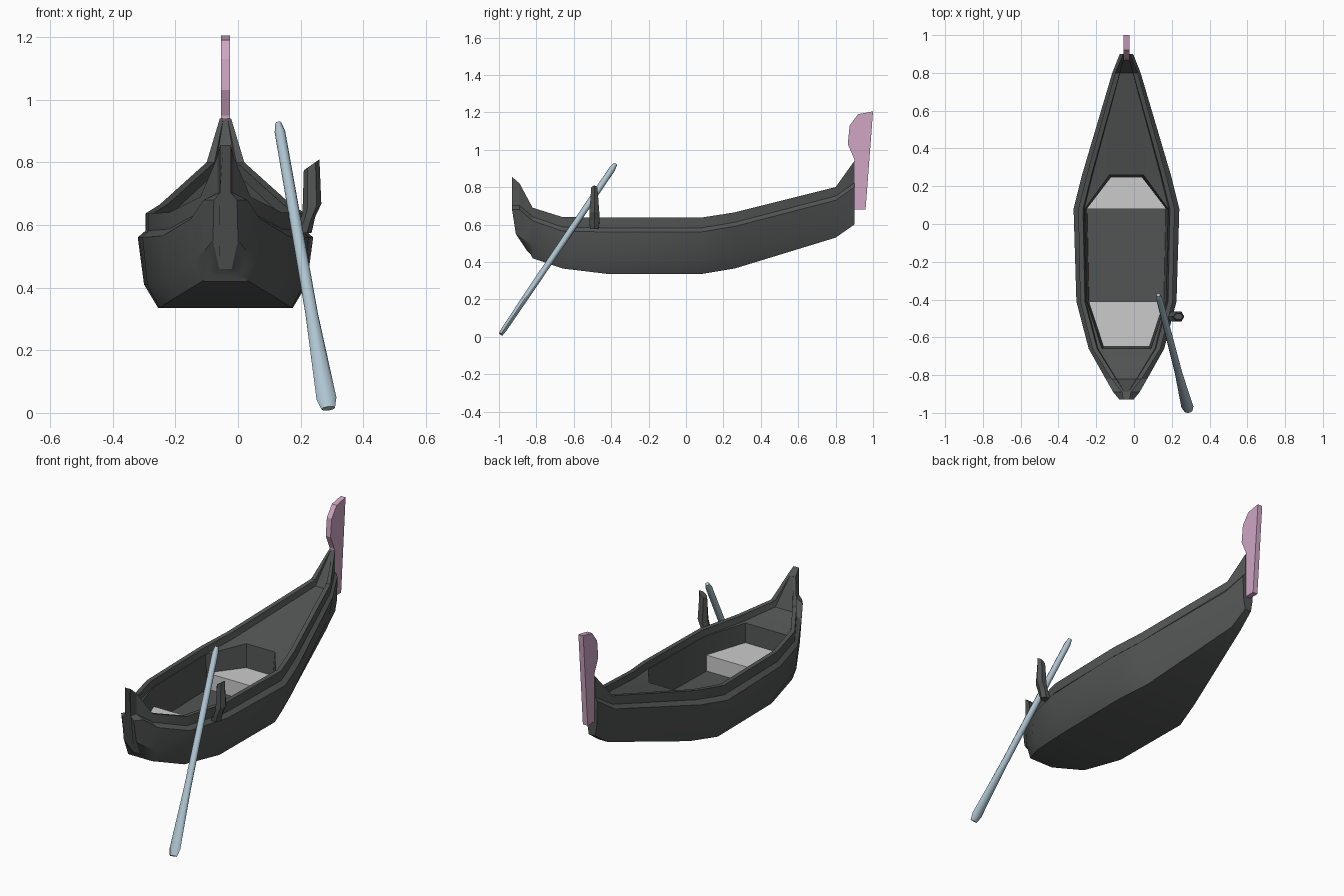
import bpy, bmesh, math
from mathutils import Vector

if "Cube" in bpy.data.objects:
    bpy.data.objects.remove(bpy.data.objects["Cube"])

CX = -0.04  # boat centreline


def material(name, rgb):
    m = bpy.data.materials.new(name)
    m.diffuse_color = (*rgb, 1)
    m.use_nodes = True
    m.node_tree.nodes["Principled BSDF"].inputs["Base Color"].default_value = m.diffuse_color
    return m


def finish(name, bm, mat=None, smooth=25):
    bmesh.ops.recalc_face_normals(bm, faces=bm.faces[:])
    me = bpy.data.meshes.new(name)
    bm.to_mesh(me)
    bm.free()
    ob = bpy.data.objects.new(name, me)
    bpy.context.collection.objects.link(ob)
    if mat:
        me.materials.append(mat)
    if smooth:
        bpy.ops.object.select_all(action='DESELECT')
        ob.select_set(True)
        bpy.context.view_layer.objects.active = ob
        bpy.ops.object.shade_smooth_by_angle(angle=math.radians(smooth))
    return ob


def loft(bm, rings, skip=lambda seg, k: False):
    """Bridge closed point rings and cap both ends."""
    vs = [[bm.verts.new(p) for p in ring] for ring in rings]
    n = len(vs[0])
    for s in range(len(vs) - 1):
        for k in range(n):
            if not skip(s, k):
                j = (k + 1) % n
                bm.faces.new((vs[s][k], vs[s][j], vs[s + 1][j], vs[s + 1][k]))
    bm.faces.new(vs[0])
    bm.faces.new(vs[-1])
    return vs


dark = material("dark_wood", (0.085, 0.09, 0.088))
pink = material("pink_board", (0.62, 0.38, 0.55))
blue = material("blue_grey", (0.42, 0.55, 0.63))

# Hull stations: y, keel half/z, chine half/z, knuckle half/z, rail half/z
stations = [
    (-0.93, .020, .46, .040, .55, .037, .68, .017, .855),
    (-0.89, .050, .44, .065, .52, .070, .68, .025, .820),
    (-0.82, .075, .42, .100, .49, .110, .62, .080, .690),
    (-0.66, .165, .365, .19, .43, .200, .565, .18, .640),
    (-0.41, .210, .335, .25, .41, .265, .56, .245, .637),
    (0.08, .215, .335, .26, .41, .280, .56, .255, .637),
    (0.26, .165, .365, .205, .44, .235, .59, .21, .665),
    (0.80, .030, .53, .050, .61, .075, .73, .06, .800),
    (0.90, .020, .60, .030, .66, .035, .80, .018, .940),
]
rake = {0: (.08, .02), 1: (.06, .02)}                 # curved stem
opening = {3: .13, 4: .21, 5: .22, 6: .09}            # cockpit half widths
rings = []
for i, (y, b, zb, c, zc, w, zk, r, zt) in enumerate(stations):
    solid = i in (0, 1, 8)
    inner = max(r - .025, r * .4)
    deck = inner * .97
    zd = zt if solid else zt - .035
    yb, yc = (y + d for d in rake.get(i, (0, 0)))
    half = [(b, yb, zb), (c, yc, zc), (w, y, zk), (r, y, zk + .022), (r, y, zt),
            (inner, y, zt), (deck, y, zd), (opening.get(i, deck * .8), y, zd)]
    rings.append([(CX + h, q, z) for h, q, z in half] +
                 [(CX - h, q, z) for h, q, z in reversed(half)])
bm = bmesh.new()
vs = loft(bm, rings, lambda s, k: k == 7 and s in (3, 4, 5))

# Cockpit walls and floor
FLOOR, SEAT = .41, .50
pit = [vs[i][7] for i in (3, 4, 5, 6)] + [vs[i][8] for i in (6, 5, 4, 3)]
low = []
for v in pit:
    x, y, z = v.co
    x -= math.copysign(.012, x - CX)
    y += .012 if y < -.6 else (-.012 if y > .2 else 0)
    low.append(bm.verts.new((x, y, FLOOR)))
for k in range(8):
    j = (k + 1) % 8
    bm.faces.new((pit[k], pit[j], low[j], low[k]))
bm.faces.new(low)
finish("hull", bm, dark)

# Seats
for name, y0, h0, y1, h1 in (("front_seat", -.648, .122, -.41, .20),
                             ("rear_seat", .08, .212, .248, .083)):
    bm = bmesh.new()
    loft(bm, [[(CX - h0, y0, z), (CX + h0, y0, z), (CX + h1, y1, z), (CX - h1, y1, z)]
              for z in (FLOOR - .005, SEAT)])
    finish(name, bm, None, 0)

# Stern ornament board
profile = [(.90, .68), (.96, .68), (1.0, 1.205), (.92, 1.19),
           (.875, 1.13), (.865, 1.03), (.90, .95)]
bm = bmesh.new()
loft(bm, [[(x, y, z) for y, z in profile] for x in (CX - .015, CX + .015)])
finish("stern_board", bm, pink, 0)

# Oar: flattened blade, round handle
foot, top = Vector((.288, -.99, .014)), Vector((.129, -.376, .925))
axis = (top - foot).normalized()
side = (Vector((1, 0, 0)) - axis * axis.x).normalized()
thin = axis.cross(side)
rings = []
for t, a, b in ((0, .022, .012), (.035, .032, .015), (.33, .020, .017),
                (.97, .017, .017), (1, .010, .010)):
    c = foot.lerp(top, t)
    rings.append([c + side * a * math.cos(u) + thin * b * math.sin(u)
                  for u in (math.tau * k / 8 for k in range(8))])
bm = bmesh.new()
loft(bm, rings)
finish("oar", bm, blue, 50)

# Oar rest: bent six-sided post with slanted top
rings = []
for x, z, rx, ry, slope in ((.205, .575, .030, .026, 0), (.222, .615, .025, .031, .5),
                            (.236, .655, .030, .031, .4), (.235, .792, .025, .019, .7)):
    rings.append([(x + rx * math.cos(u), -.49 + ry * math.sin(u), z + slope * rx * math.cos(u))
                  for u in (math.tau * k / 6 for k in range(6))])
bm = bmesh.new()
loft(bm, rings)
finish("oar_rest", bm, dark, 0)
